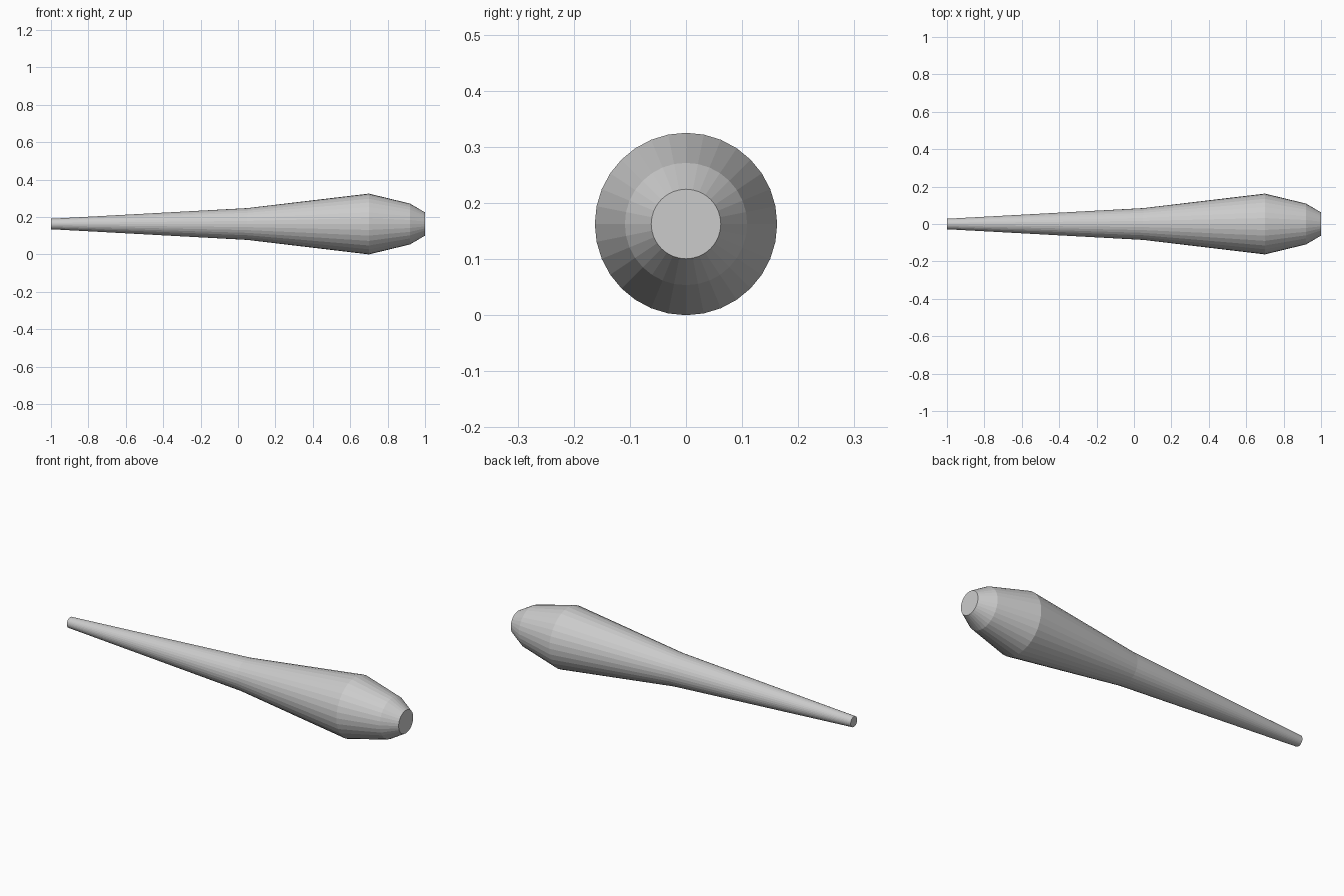
import bpy, bmesh
from math import sin, cos, tau

if "Cube" in bpy.data.objects:
    bpy.data.objects.remove(bpy.data.objects["Cube"])

SIDES = 32
AXIS_Z = 0.1625
# Profile along x: (position, radius)
PROFILE = [(-1.0, 0.028), (0.05, 0.085), (0.70, 0.1625), (0.92, 0.109), (1.0, 0.062)]

# Tapered club: rings along x, bridged with flat quads
bm = bmesh.new()
rings = [[bm.verts.new((x, r * cos(tau * i / SIDES), AXIS_Z + r * sin(tau * i / SIDES)))
          for i in range(SIDES)] for x, r in PROFILE]
for a, b in zip(rings, rings[1:]):
    for i in range(SIDES):
        j = (i + 1) % SIDES
        bm.faces.new((a[i], a[j], b[j], b[i]))

# Flat end caps
bm.faces.new(rings[0])
bm.faces.new(rings[-1])
bmesh.ops.recalc_face_normals(bm, faces=bm.faces)

mesh = bpy.data.meshes.new("club")
bm.to_mesh(mesh)
bm.free()
bpy.context.collection.objects.link(bpy.data.objects.new("club", mesh))
